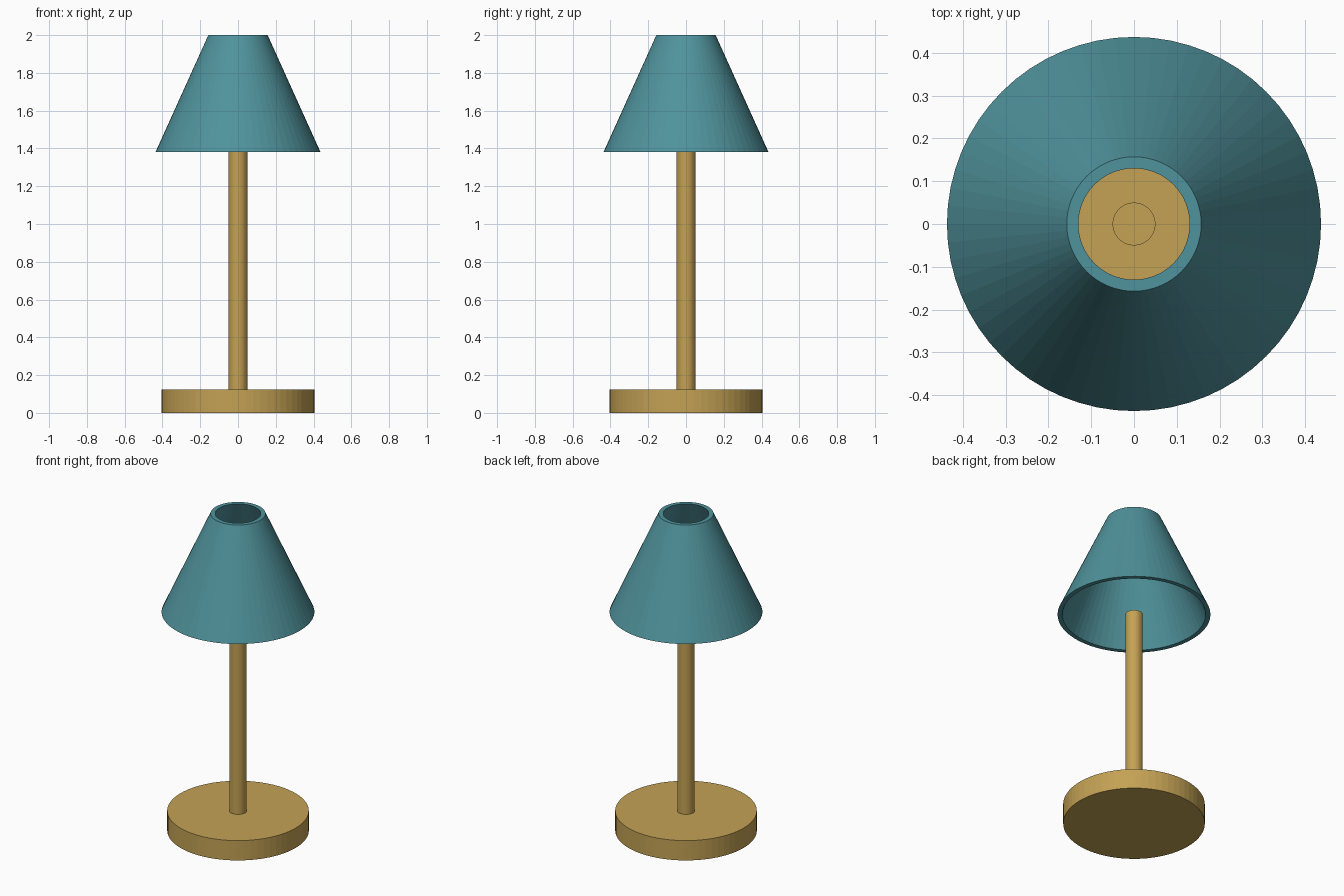
import bpy
import math

cube = bpy.data.objects.get("Cube")
if cube:
    bpy.data.objects.remove(cube, do_unlink=True)

SIDES = 64


def make_material(name, rgb):
    mat = bpy.data.materials.new(name)
    mat.use_nodes = True
    color = (*rgb, 1.0)
    mat.diffuse_color = color
    mat.node_tree.nodes["Principled BSDF"].inputs["Base Color"].default_value = color
    return mat


def cylinder(name, radius, bottom, top, mat):
    bpy.ops.mesh.primitive_cylinder_add(
        vertices=SIDES, radius=radius, depth=top - bottom,
        location=(0, 0, (bottom + top) / 2))
    obj = bpy.context.object
    obj.name = name
    obj.data.materials.append(mat)
    return obj


def lathe(name, profile, mat):
    """Spin a closed (radius, height) loop around the z axis."""
    count = len(profile)
    verts, faces = [], []
    for i in range(SIDES):
        angle = math.tau * i / SIDES
        verts += [(r * math.cos(angle), r * math.sin(angle), z) for r, z in profile]
        here, there = i * count, (i + 1) % SIDES * count
        for j in range(count):
            k = (j + 1) % count
            faces.append((here + j, there + j, there + k, here + k))
    mesh = bpy.data.meshes.new(name)
    mesh.from_pydata(verts, [], faces)
    mesh.materials.append(mat)
    obj = bpy.data.objects.new(name, mesh)
    bpy.context.collection.objects.link(obj)
    return obj


brass = make_material("brass", (0.55, 0.36, 0.09))
teal = make_material("teal fabric", (0.08, 0.29, 0.33))

# Round foot and the pole standing on it
cylinder("base", 0.405, 0.0, 0.125, brass)
cylinder("pole", 0.05, 0.125, 1.38, brass)

# Open conical shade with a wall and flat rims
lathe("shade", [(0.437, 1.38), (0.157, 2.0), (0.13, 2.0), (0.41, 1.38)], teal)
